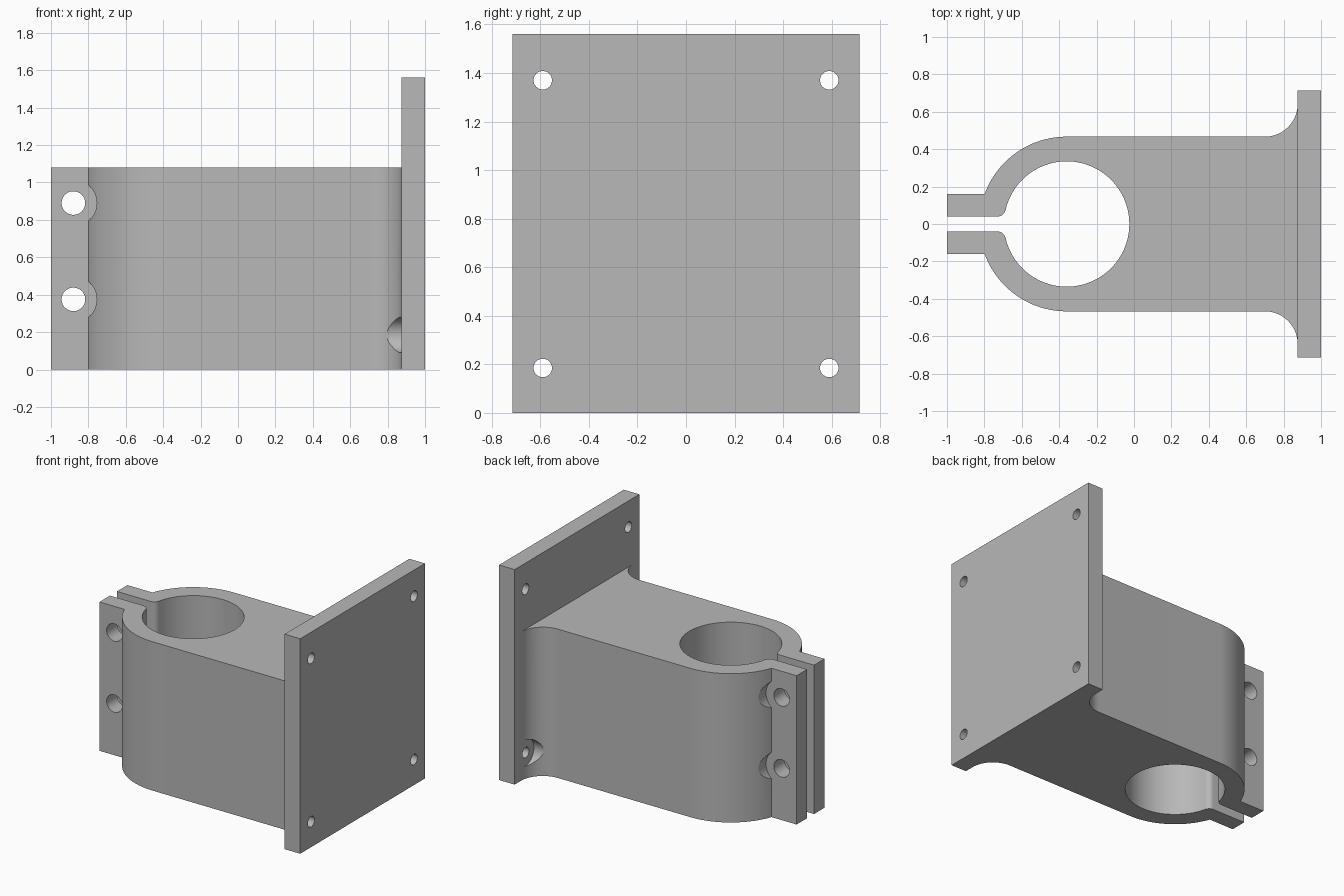
import bpy, bmesh
from math import cos, sin, pi, atan2, sqrt
from mathutils import Matrix, Vector

if "Cube" in bpy.data.objects:
    bpy.data.objects.remove(bpy.data.objects["Cube"], do_unlink=True)

metal = bpy.data.materials.new("plain grey metal")
metal.use_nodes = True
GREY = (0.48, 0.48, 0.48, 1)
metal.diffuse_color = GREY
metal.node_tree.nodes["Principled BSDF"].inputs["Base Color"].default_value = GREY


def make_object(name, bm):
    bmesh.ops.recalc_face_normals(bm, faces=bm.faces)
    mesh = bpy.data.meshes.new(name)
    bm.to_mesh(mesh)
    bm.free()
    mesh.materials.append(metal)
    obj = bpy.data.objects.new(name, mesh)
    bpy.context.collection.objects.link(obj)
    return obj


def arc(cx, cy, r, a0, a1, n):
    return [(cx + r * cos(a0 + (a1 - a0) * i / n),
             cy + r * sin(a0 + (a1 - a0) * i / n)) for i in range(n + 1)]


def cylinder(start, end, r):
    start, end = Vector(start), Vector(end)
    axis = end - start
    turn = axis.to_track_quat('Z', 'Y').to_matrix().to_4x4()
    bm = bmesh.new()
    bmesh.ops.create_cone(bm, cap_ends=True, segments=48, radius1=r, radius2=r,
                          depth=axis.length,
                          matrix=Matrix.Translation((start + end) / 2) @ turn)
    return make_object("cutter", bm)


def boolean(target, tool, operation):
    mod = target.modifiers.new(operation.lower(), 'BOOLEAN')
    mod.operation, mod.solver, mod.object = operation, 'EXACT', tool
    bpy.context.view_layer.objects.active = target
    bpy.ops.object.modifier_apply(modifier=mod.name)
    bpy.data.objects.remove(tool, do_unlink=True)


# Main dimensions
BORE_X, BORE_R, OUTER_R = -0.36, 0.335, 0.467
SLOT, TAB, LIP_R = 0.04, 0.16, 0.045
PLATE_X, PLATE_Y, PLATE_Z = 0.875, 0.715, 1.56
BODY_Z, FILLET = 1.08, 0.175

# Half outline of the clamp body: bore, rounded slot lip, tab, outer wall, fillet
lip_y = SLOT + LIP_R
lip_x = BORE_X - sqrt((BORE_R + LIP_R) ** 2 - lip_y ** 2)
lip_angle = atan2(lip_y, lip_x - BORE_X)
tab_angle = pi - atan2(TAB, sqrt(OUTER_R ** 2 - TAB ** 2))
half = arc(BORE_X, 0, BORE_R, 0, lip_angle, 40)
half += arc(lip_x, lip_y, LIP_R, lip_angle - pi, -pi / 2, 8)[1:]
half += [(-1, SLOT), (-1, TAB)]
half += arc(BORE_X, 0, OUTER_R, tab_angle, pi / 2, 24)
half += arc(PLATE_X - FILLET, OUTER_R + FILLET, FILLET, -pi / 2, 0, 16)
half.append((PLATE_X + 0.05, OUTER_R + FILLET))
outline = half + [(x, -y) for x, y in reversed(half[1:])]

bm = bmesh.new()
base = bm.faces.new([bm.verts.new((x, y, 0)) for x, y in outline])
solid = bmesh.ops.extrude_face_region(bm, geom=[base], use_keep_orig=True)
bmesh.ops.translate(bm, vec=(0, 0, BODY_Z),
                    verts=[v for v in solid["geom"] if isinstance(v, bmesh.types.BMVert)])
bracket = make_object("clamp_bracket", bm)

# Mounting plate
bm = bmesh.new()
bmesh.ops.create_cube(bm, size=1)
bmesh.ops.scale(bm, vec=(1 - PLATE_X, 2 * PLATE_Y, PLATE_Z), verts=bm.verts)
bmesh.ops.translate(bm, vec=((1 + PLATE_X) / 2, 0, PLATE_Z / 2), verts=bm.verts)
boolean(bracket, make_object("mounting_plate", bm), 'UNION')

# Plate screw holes, with clearance for the screw heads in the lower fillets
for side in (-1, 1):
    y = side * 0.59
    for z in (0.185, 1.37):
        boolean(bracket, cylinder((0.8, y, z), (1.1, y, z), 0.038), 'DIFFERENCE')
    boolean(bracket, cylinder((0.5, y, 0.185), (PLATE_X - 0.001, y, 0.185), 0.095),
            'DIFFERENCE')

# Clamp bolt holes through both tabs, with spot faces cut into the outer wall
for z in (0.375, 0.89):
    boolean(bracket, cylinder((-0.88, -0.4, z), (-0.88, 0.4, z), 0.063), 'DIFFERENCE')
    for side in (-1, 1):
        boolean(bracket, cylinder((-0.88, side * (TAB + 0.001), z),
                                  (-0.88, side * 0.6, z), 0.125), 'DIFFERENCE')

# Smooth curved walls, crisp edges
bpy.ops.object.select_all(action='DESELECT')
bracket.select_set(True)
bpy.context.view_layer.objects.active = bracket
bpy.ops.object.shade_smooth_by_angle(angle=pi / 6)
